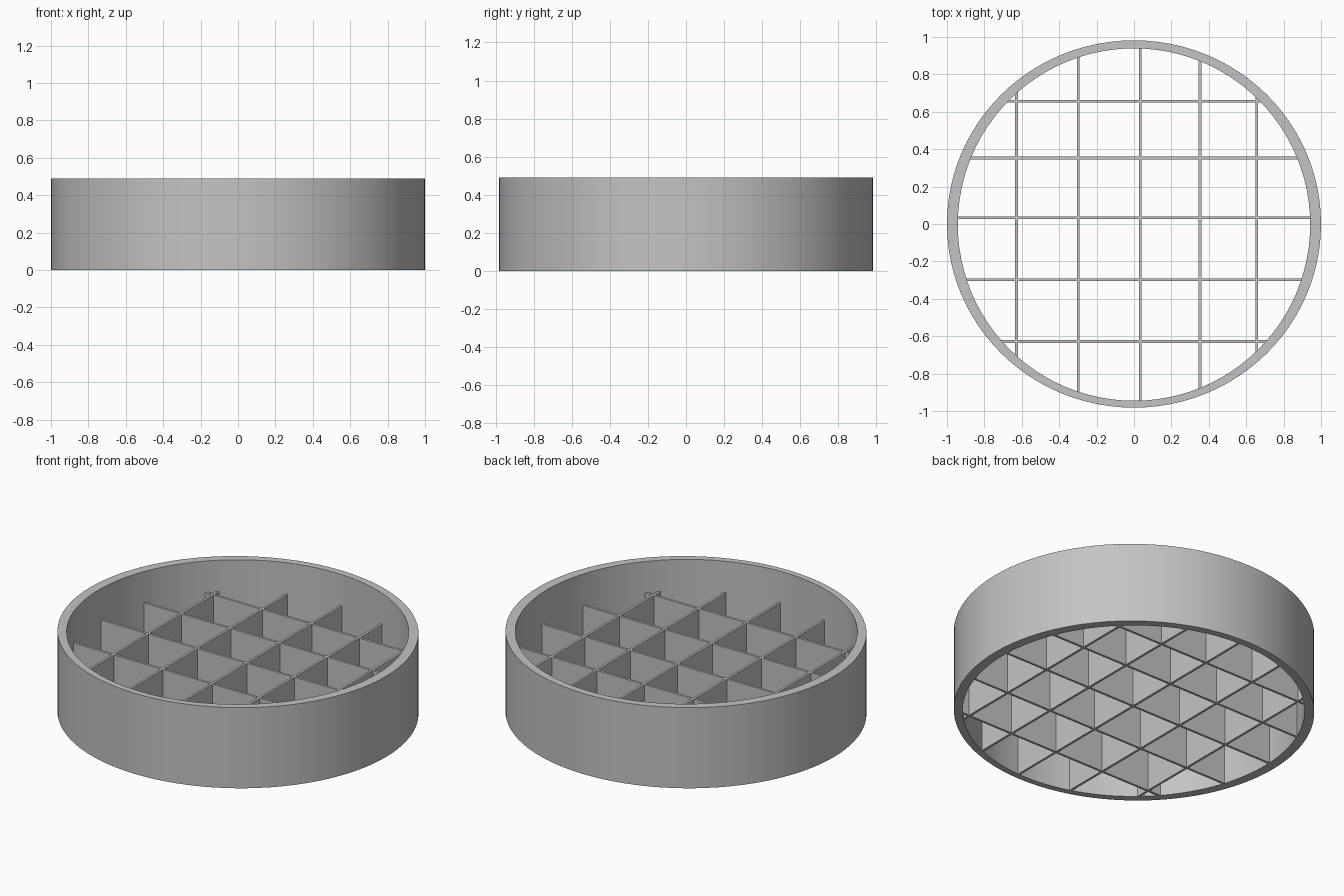
import bpy, bmesh
from math import cos, sin, pi, sqrt

default = bpy.data.objects.get("Cube")
if default:
    bpy.data.objects.remove(default, do_unlink=True)

HEIGHT, GRID_TOP = 0.49, 0.30
OUTER_X, OUTER_Y, INNER = 1.0, 0.982, 0.942
INNER_SHIFT = -0.003
SEGMENTS = 96
THICK = 0.014

grey = bpy.data.materials.new("plain grey")
grey.use_nodes = True
colour = (0.55, 0.55, 0.55, 1)
grey.diffuse_color = colour
grey.node_tree.nodes["Principled BSDF"].inputs["Base Color"].default_value = colour


def make_object(name, bm):
    bmesh.ops.recalc_face_normals(bm, faces=bm.faces)
    mesh = bpy.data.meshes.new(name)
    bm.to_mesh(mesh)
    bm.free()
    mesh.materials.append(grey)
    obj = bpy.data.objects.new(name, mesh)
    bpy.context.collection.objects.link(obj)
    return obj


# Open outer wall: four loops bridged into a closed tube
bm = bmesh.new()


def loop(rx, ry, shift, z):
    angles = [2 * pi * i / SEGMENTS for i in range(SEGMENTS)]
    return [bm.verts.new((rx * cos(a), ry * sin(a) + shift, z)) for a in angles]


loops = [loop(OUTER_X, OUTER_Y, 0, 0), loop(OUTER_X, OUTER_Y, 0, HEIGHT),
         loop(INNER, INNER, INNER_SHIFT, HEIGHT), loop(INNER, INNER, INNER_SHIFT, 0)]
for k, a in enumerate(loops):
    b = loops[(k + 1) % len(loops)]
    for i in range(SEGMENTS):
        j = (i + 1) % SEGMENTS
        bm.faces.new((a[i], a[j], b[j], b[i]))
wall = make_object("outer_wall", bm)
bpy.context.view_layer.objects.active = wall
wall.select_set(True)
bpy.ops.object.shade_smooth_by_angle()


# Crossing dividers, each ending just inside the wall
def divider(name, offset, along_x):
    half = sqrt((INNER + 0.008) ** 2 - offset ** 2)
    size = (2 * half, THICK) if along_x else (THICK, 2 * half)
    centre = (0, offset) if along_x else (offset, INNER_SHIFT)
    bm = bmesh.new()
    bmesh.ops.create_cube(bm, size=1)
    bmesh.ops.scale(bm, vec=(*size, GRID_TOP), verts=bm.verts)
    bmesh.ops.translate(bm, vec=(*centre, GRID_TOP / 2), verts=bm.verts)
    make_object(name, bm)


for n, offset in enumerate((-0.628, -0.298, 0.034, 0.353, 0.657)):
    divider(f"lengthwise_divider_{n + 1}", offset, False)
    divider(f"crosswise_divider_{n + 1}", offset, True)
